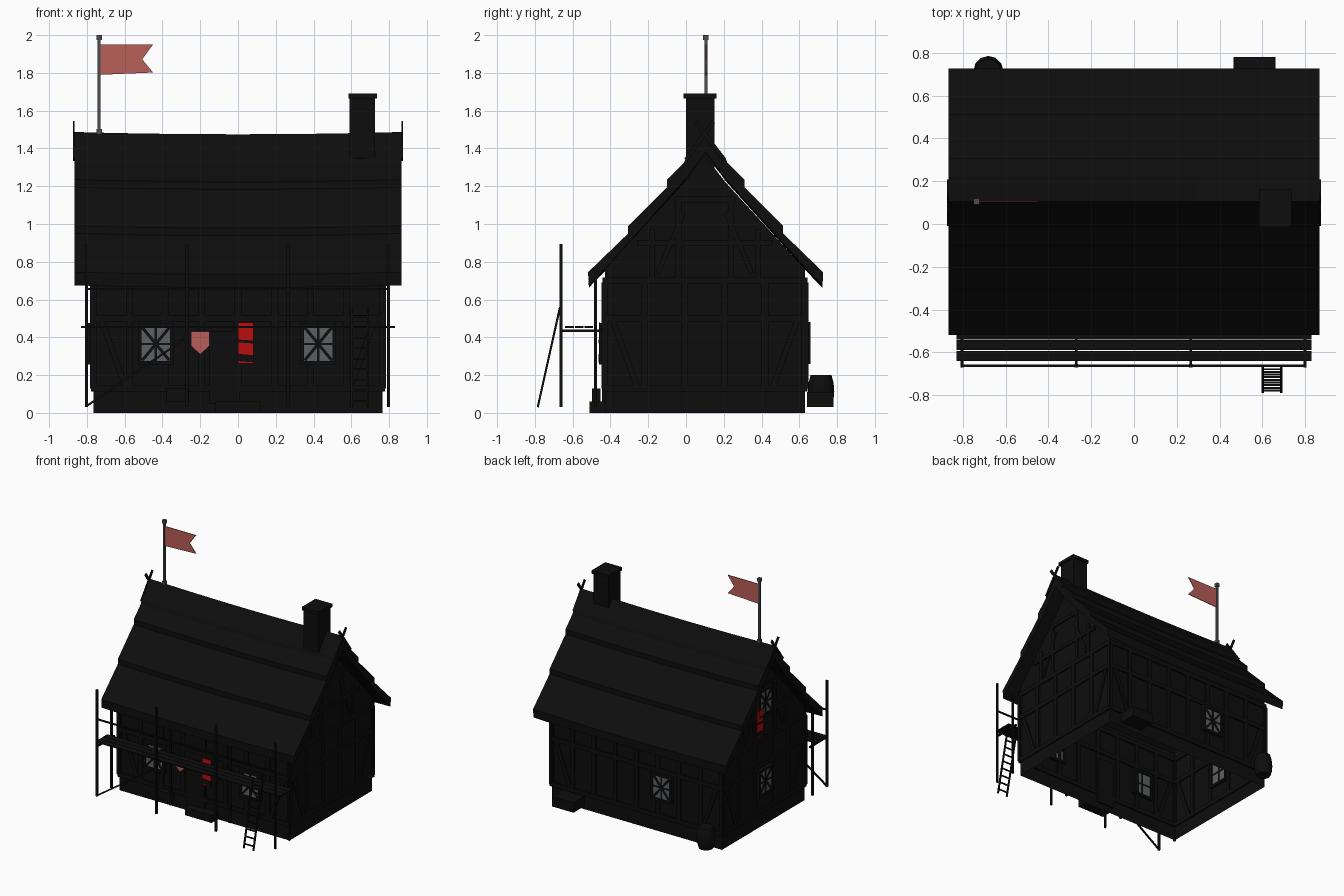
import bpy, bmesh, math
from mathutils import Matrix, Vector

if "Cube" in bpy.data.objects:
    bpy.data.objects.remove(bpy.data.objects["Cube"])


def material(name, rgb):
    m = bpy.data.materials.new(name)
    m.use_nodes = True
    m.diffuse_color = (*rgb, 1)
    bsdf = next(n for n in m.node_tree.nodes if n.type == 'BSDF_PRINCIPLED')
    bsdf.inputs["Base Color"].default_value = (*rgb, 1)
    return m


BLACK = material("soot black", (0.004, 0.004, 0.004))
GLASS = material("window grey", (0.11, 0.12, 0.13))
METAL = material("pole grey", (0.07, 0.075, 0.08))
RED = material("banner red", (0.5, 0.004, 0.004))
ROSE = material("faded red", (0.48, 0.11, 0.095))

CY = 0.1                 # centre line of the house
HX, HY = 0.765, 0.53     # half length and half depth of the walls
EYE = Matrix.Identity(4)


def finish(name, bm, mat, smooth=False):
    bmesh.ops.recalc_face_normals(bm, faces=bm.faces)
    me = bpy.data.meshes.new(name)
    bm.to_mesh(me)
    bm.free()
    me.materials.append(mat)
    ob = bpy.data.objects.new(name, me)
    bpy.context.collection.objects.link(ob)
    if smooth:
        bpy.context.view_layer.objects.active = ob
        ob.select_set(True)
        bpy.ops.object.shade_smooth_by_angle()
        ob.select_set(False)
    return ob


def box(bm, centre, size, space=EYE, tilt=0):
    m = space @ Matrix.Translation(centre) @ Matrix.Rotation(tilt, 4, 'Y') @ Matrix.Diagonal((*size, 1))
    bmesh.ops.create_cube(bm, size=1, matrix=m)


def bar(bm, a, b, width, depth=None):
    a, b = Vector(a), Vector(b)
    d = b - a
    m = Matrix.Translation((a + b) / 2) @ d.to_track_quat('Z', 'Y').to_matrix().to_4x4()
    bmesh.ops.create_cube(bm, size=1, matrix=m @ Matrix.Diagonal((width, depth or width, d.length, 1)))


def loft(bm, rings, caps=True):
    rows = [[bm.verts.new(p) for p in r] for r in rings]
    n = len(rows[0])
    for a, b in zip(rows, rows[1:]):
        for i in range(n):
            bm.faces.new((a[i], a[(i + 1) % n], b[(i + 1) % n], b[i]))
    if caps:
        bm.faces.new(rows[0])
        bm.faces.new(rows[-1])
    return rows


def plate(name, points, y, mat, thick=0.006):
    bm = bmesh.new()
    loft(bm, [[(x, y + s * thick / 2, z) for x, z in points] for s in (-1, 1)])
    finish(name, bm, mat)


def mirrored(half):
    return half + [(-y, z) for y, z in reversed(half) if y > 0]


# Wall frames: local x along the wall, z up, -y outward
def wall_space(angle, x, y):
    return Matrix.Translation((x, y, 0)) @ Matrix.Rotation(angle, 4, 'Z')


FRONT = wall_space(0, 0, CY - HY)
BACK = wall_space(math.pi, 0, CY + HY)
RIGHT = wall_space(math.pi / 2, HX, CY)
LEFT = wall_space(-math.pi / 2, -HX, CY)

# Hollow walls, open underneath
bm = bmesh.new()
profile = mirrored([(0, 1.36), (0.11, 1.22), (HY, 0.76), (HY, 0)])
rows = loft(bm, [[(x, CY + y, z) for y, z in profile] for x in (-HX, HX)])
low = [f for f in bm.faces if all(v.co.z < 0.01 for v in f.verts)]
bmesh.ops.delete(bm, geom=low, context='FACES_ONLY')
finish("walls", bm, BLACK)

# Roof with three stepped thatch courses and a sagging ridge
bm = bmesh.new()
half = [(0, 1.487), (0.105, 1.35), (0.115, 1.325), (0.205, 1.235), (0.205, 1.195),
        (0.41, 0.99), (0.41, 0.95), (0.622, 0.745), (0.618, 0.675)]
under = [(0.54, 0.755), (0.11, 1.235), (0, 1.38)]
section = half + under + [(-y, z) for y, z in reversed(half[1:] + under[:-1])]
rings = []
for i in range(13):
    x = -0.866 + 1.732 * i / 12
    sag = 0.012 * (1 - (x / 0.866) ** 2)
    rings.append([(x, CY + 0.004 + y, z - sag) for y, z in section])
loft(bm, rings)
finish("roof", bm, BLACK)

# Crossed gable boards
bm = bmesh.new()
for x in (-0.87, 0.87):
    for s in (-1, 1):
        bar(bm, (x, CY - s * 0.1, 1.34), (x, CY + s * 0.045, 1.54), 0.008, 0.022)
finish("gable_finials", bm, BLACK)

# Chimney
bm = bmesh.new()
box(bm, (0.657, 0.075, 1.39), (0.135, 0.15, 0.56))
box(bm, (0.66, 0.073, 1.677), (0.152, 0.175, 0.026))
finish("chimney", bm, BLACK)

# Timber framing on all four walls
bm = bmesh.new()
for space, w in ((FRONT, HX), (BACK, HX), (RIGHT, HY), (LEFT, HY)):
    for z in (0.13, 0.5, 0.7):
        box(bm, (0, 0, z), (2 * w + 0.02, 0.024, 0.035), space)
    count = 8 if w == HX else 5
    for i in range(count + 1):
        u = -w + 2 * w * i / count
        box(bm, (u, 0, 0.41), (0.035, 0.022, 0.56), space)
    for s in (-1, 1):
        box(bm, (s * (w - 0.1), 0, 0.33), (0.03, 0.02, 0.4), space, s * 0.35)
        if w == HY:
            box(bm, (s * 0.28, 0, 0.84), (0.03, 0.02, 0.26), space)
            box(bm, (s * 0.14, 0, 0.92), (0.03, 0.02, 0.44), space)
            box(bm, (s * 0.18, 0, 0.9), (0.025, 0.018, 0.35), space, -s * 0.4)
    if w == HY:
        box(bm, (0, 0, 0.9), (0.72, 0.022, 0.03), space)
        box(bm, (0, 0, 1.13), (0.32, 0.022, 0.03), space)
finish("timber_frame", bm, BLACK)

# Windows: pane, frame, cross bars and crossed lattice
frames, panes = bmesh.new(), bmesh.new()
for space, u, z in ((FRONT, -0.435, 0.365), (FRONT, 0.425, 0.365), (BACK, 0.235, 0.37),
                    (LEFT, 0, 0.365), (LEFT, 0, 1.01)):
    w, h = 0.15, 0.18
    box(panes, (u, -0.006, z), (w, 0.03, h), space)
    for s in (-1, 1):
        box(frames, (u + s * (w / 2 + 0.01), -0.005, z), (0.02, 0.05, h + 0.04), space)
        box(frames, (u, -0.005, z + s * (h / 2 + 0.01)), (w + 0.04, 0.05, 0.02), space)
        box(frames, (u, -0.023, z), (0.016, 0.006, 0.225), space, s * 0.69)
    box(frames, (u, -0.006, z), (0.014, 0.036, h), space)
    box(frames, (u, -0.006, z), (w, 0.036, 0.012), space)
finish("window_panes", panes, GLASS)
finish("window_frames", frames, BLACK)

# Door and steps
bm = bmesh.new()
box(bm, (-0.07, 0, 0.24), (0.16, 0.03, 0.38), FRONT)
box(bm, (0, -0.04, 0.03), (0.24, 0.08, 0.06), FRONT)
box(bm, (-0.32, -0.045, 0.095), (0.12, 0.045, 0.07), FRONT)
finish("door_and_steps", bm, BLACK)

# Hanging banners with dark bands, and a small shield
reds, bands = bmesh.new(), bmesh.new()
for space, u, z in ((FRONT, 0.04, 0.37), (LEFT, -0.08, 0.86)):
    box(reds, (u, -0.027, z), (0.082, 0.006, 0.215), space)
    box(bands, (u, -0.029, z + 0.008), (0.084, 0.008, 0.015), space, 0.08)
    box(bands, (u, -0.029, z - 0.08), (0.084, 0.008, 0.038), space, 0.08)
finish("banners", reds, RED)
finish("banner_bands", bands, BLACK)
plate("shield", [(-0.25, 0.43), (-0.15, 0.43), (-0.15, 0.355), (-0.2, 0.31), (-0.25, 0.355)],
      CY - HY - 0.027, ROSE)

# Scaffold: posts, cross beams, plank deck, rail and brace
bm = bmesh.new()
for x in (-0.803, -0.27, 0.265, 0.798):
    bar(bm, (x, -0.662, 0.03), (x, -0.662, 0.895), 0.015)
    bar(bm, (x, -0.48, 0.03), (x, -0.48, 0.72), 0.016)
    bar(bm, (x, -0.67, 0.435), (x, -0.44, 0.435), 0.013)
for y in (-0.616, -0.565, -0.515):
    box(bm, (0, y, 0.455), (1.66, 0.047, 0.01))
bar(bm, (-0.81, -0.662, 0.655), (0.805, -0.662, 0.655), 0.011)
bar(bm, (-0.803, -0.662, 0.035), (-0.27, -0.662, 0.4), 0.011)
finish("scaffold", bm, BLACK)

# Ladder
bm = bmesh.new()
foot, top = Vector((0, -0.785, 0.03)), Vector((0, -0.667, 0.56))
for x in (0.602, 0.688):
    side = Vector((x, 0, 0))
    bar(bm, foot + side, top + side, 0.011)
for i in range(9):
    p = foot.lerp(top, (i + 0.6) / 9.5)
    bar(bm, (0.6, p.y, p.z), (0.69, p.y, p.z), 0.009)
finish("ladder", bm, BLACK)

# Barrel and chest behind the house
bm = bmesh.new()
rings = []
for r, z in ((0.055, 0.03), (0.066, 0.07), (0.07, 0.115), (0.066, 0.16), (0.055, 0.2)):
    rings.append([(-0.68 + r * math.cos(a * math.pi / 6), 0.715 + r * math.sin(a * math.pi / 6), z)
                  for a in range(12)])
loft(bm, rings)
finish("barrel", bm, BLACK, smooth=True)
bm = bmesh.new()
box(bm, (0.563, 0.71, 0.07), (0.195, 0.14, 0.08))
finish("chest", bm, BLACK)

# Flagpole and swallowtail flag
bm = bmesh.new()
bar(bm, (-0.735, 0.105, 1.46), (-0.735, 0.105, 1.99), 0.016)
for z in (1.49, 1.987):
    box(bm, (-0.735, 0.105, z), (0.028, 0.028, 0.026))
finish("flagpole", bm, METAL)
plate("flag", [(-0.728, 1.95), (-0.45, 1.95), (-0.507, 1.872), (-0.45, 1.802), (-0.728, 1.79)],
      0.105, ROSE)
